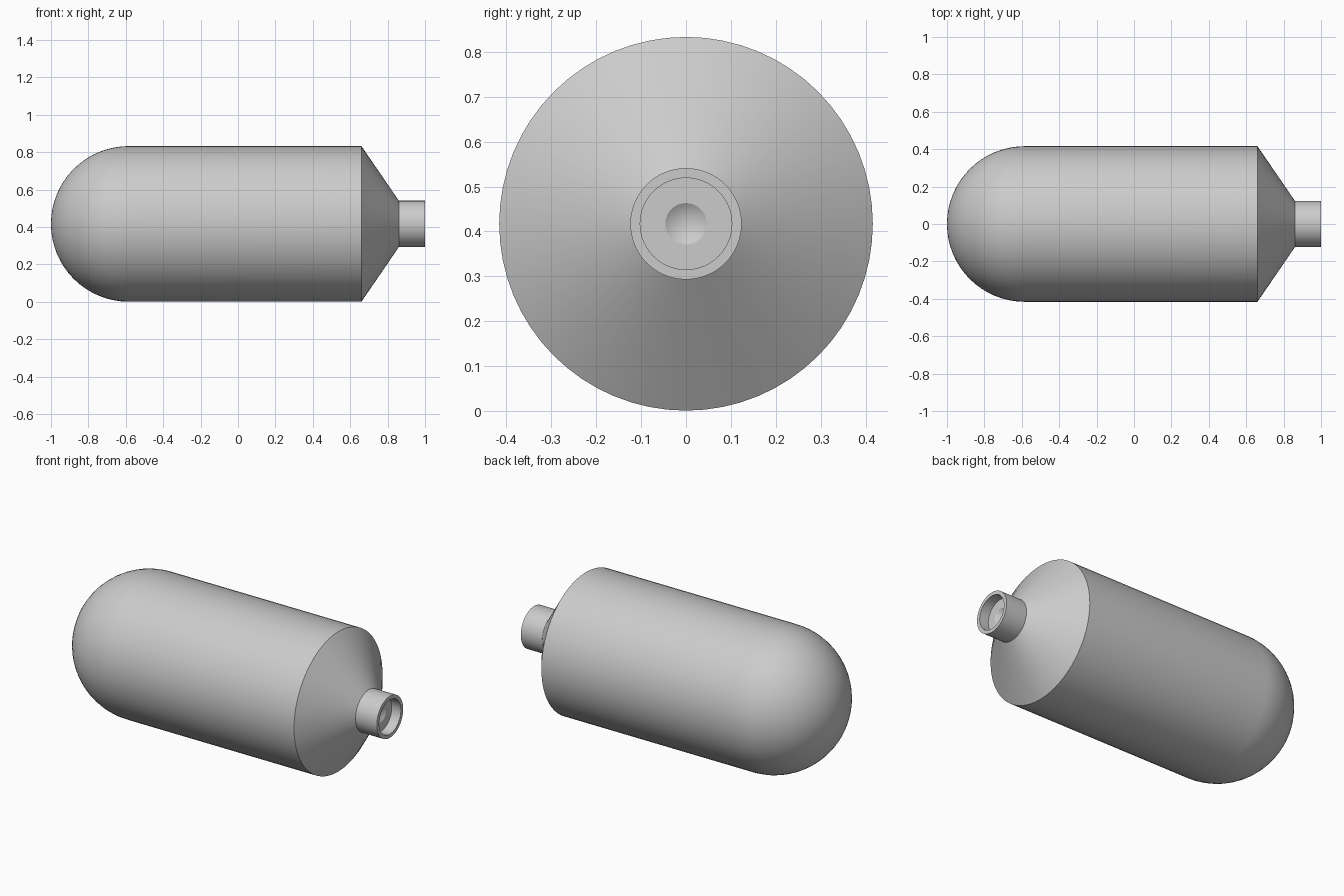
import bpy, bmesh, math
from mathutils import Matrix, Vector

if "Cube" in bpy.data.objects:
    bpy.data.objects.remove(bpy.data.objects["Cube"])

SIDES = 64
R = 0.416      # body radius
CZ = 0.417     # axis height


def lathe(name, profile):
    """Spin (x, radius) points around the x axis at height CZ."""
    bm = bmesh.new()
    verts = [bm.verts.new((x, 0, r)) for x, r in profile]
    edges = [bm.edges.new(pair) for pair in zip(verts, verts[1:])]
    bmesh.ops.spin(bm, geom=verts + edges, cent=(0, 0, 0), axis=(1, 0, 0),
                   angle=math.tau, steps=SIDES, use_duplicate=False)
    bmesh.ops.remove_doubles(bm, verts=bm.verts, dist=1e-5)
    bmesh.ops.recalc_face_normals(bm, faces=bm.faces)
    bmesh.ops.transform(bm, matrix=Matrix.Translation(Vector((0, 0, CZ))), verts=bm.verts)
    mesh = bpy.data.meshes.new(name)
    bm.to_mesh(mesh)
    bm.free()
    obj = bpy.data.objects.new(name, mesh)
    bpy.context.collection.objects.link(obj)
    return obj


# Domed end
N = 16
profile = [(-1 + R - R * math.cos(math.pi / 2 * i / N), R * math.sin(math.pi / 2 * i / N))
           for i in range(N + 1)]
# Straight wall, conical shoulder and neck
profile += [(0.66, R), (0.86, 0.124), (1.0, 0.124)]
# Rim, recess wall, recess floor and conical dimple
profile += [(1.0, 0.102), (0.94, 0.102), (0.94, 0.046), (0.91, 0.0)]

canister = lathe("gas_canister", profile)
bpy.context.view_layer.objects.active = canister
canister.select_set(True)
bpy.ops.object.shade_smooth_by_angle(angle=math.radians(30))
